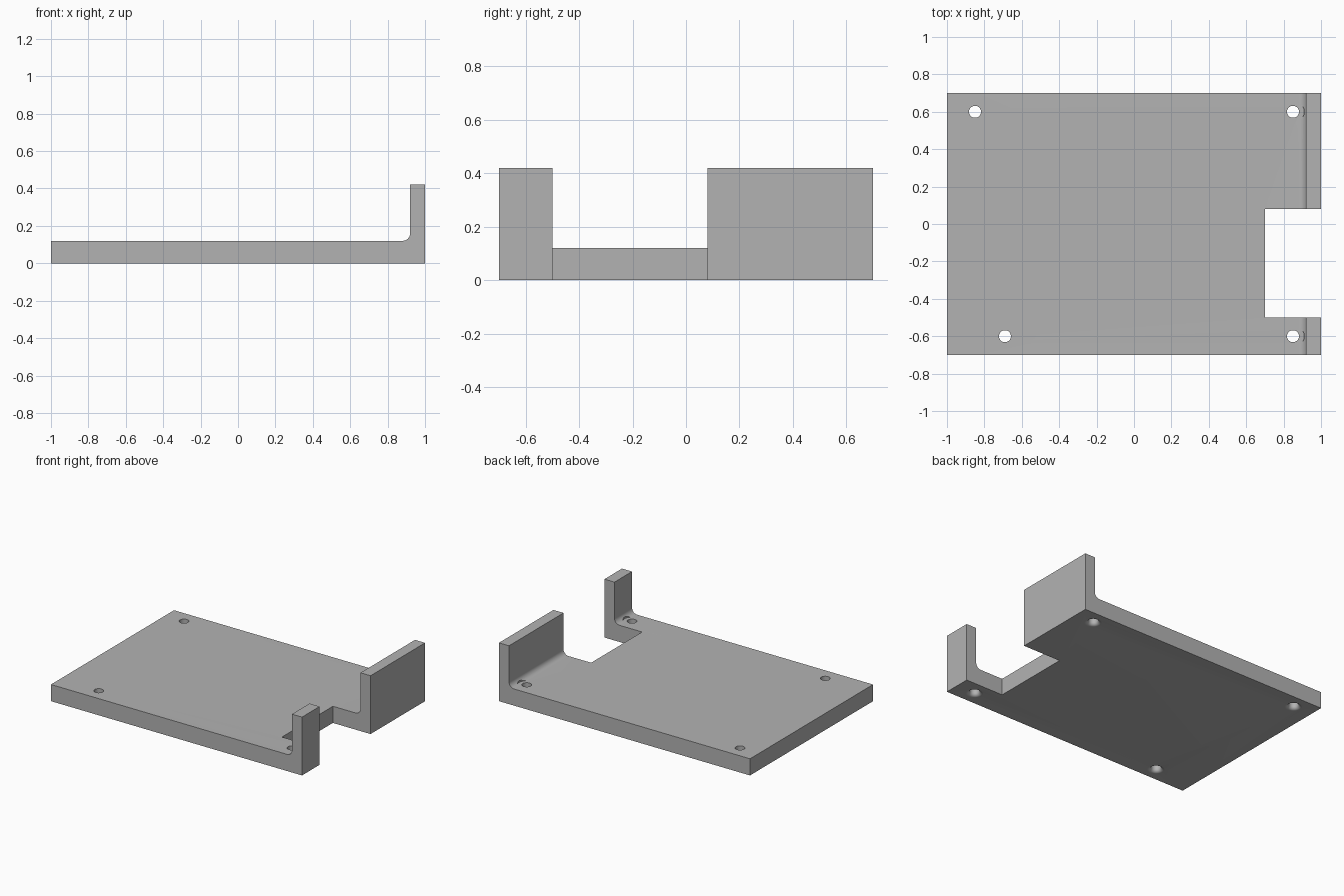
import bpy, bmesh
from math import cos, sin, pi

if "Cube" in bpy.data.objects:
    bpy.data.objects.remove(bpy.data.objects["Cube"], do_unlink=True)

THICK, HEIGHT, HALF_Y = 0.12, 0.42, 0.70   # plate thickness, lip height, half depth
LIP_X, FILLET = 0.92, 0.04                 # inner face of lip, inside corner radius
HOLE_R, RIM = 0.032, 0.025                 # hole radius, rounded lower rim
HEAD_R = 0.06                              # screw head clearance

grey = bpy.data.materials.new("grey")
grey.use_nodes = True
colour = (0.45, 0.45, 0.45, 1)
grey.diffuse_color = colour
grey.node_tree.nodes["Principled BSDF"].inputs["Base Color"].default_value = colour


def make_object(name, bm):
    bmesh.ops.recalc_face_normals(bm, faces=bm.faces)
    mesh = bpy.data.meshes.new(name)
    bm.to_mesh(mesh)
    bm.free()
    mesh.materials.append(grey)
    obj = bpy.data.objects.new(name, mesh)
    bpy.context.collection.objects.link(obj)
    return obj


def extrude_y(name, profile, y0, y1):
    """Extrude an x-z outline along y."""
    bm = bmesh.new()
    face = bm.faces.new([bm.verts.new((x, y0, z)) for x, z in profile])
    new = bmesh.ops.extrude_face_region(bm, geom=[face])["geom"]
    verts = [g for g in new if isinstance(g, bmesh.types.BMVert)]
    bmesh.ops.translate(bm, verts=verts, vec=(0, y1 - y0, 0))
    return make_object(name, bm)


def lathe(name, profile, x, y, segments=40):
    """Closed solid of revolution from (radius, z) pairs."""
    bm = bmesh.new()
    angles = [2 * pi * i / segments for i in range(segments)]
    rings = [[bm.verts.new((x + r * cos(a), y + r * sin(a), z)) for a in angles]
             for r, z in profile]
    for low, high in zip(rings, rings[1:]):
        for i in range(segments):
            j = (i + 1) % segments
            bm.faces.new((low[i], low[j], high[j], high[i]))
    bm.faces.new(rings[0])
    bm.faces.new(rings[-1])
    return make_object(name, bm)


def cut(target, cutter):
    cutter.hide_render = True
    mod = target.modifiers.new("cut", 'BOOLEAN')
    mod.operation = 'DIFFERENCE'
    mod.solver = 'EXACT'
    mod.object = cutter
    bpy.context.view_layer.objects.active = target
    bpy.ops.object.modifier_apply(modifier=mod.name)
    bpy.data.objects.remove(cutter, do_unlink=True)


# Base plate and upright lip with a rounded inside corner
steps = 10
corner = [(LIP_X - FILLET + FILLET * sin(a), THICK + FILLET - FILLET * cos(a))
          for a in (pi / 2 * (1 - i / steps) for i in range(steps + 1))]
outline = [(-1, 0), (1, 0), (1, HEIGHT), (LIP_X, HEIGHT)] + corner + [(-1, THICK)]
bracket = extrude_y("bracket_plate", outline, -HALF_Y, HALF_Y)

# Notch through the lip side
cut(bracket, extrude_y("notch_cutter", [(0.7, -1), (2, -1), (2, 1), (0.7, 1)], -0.5, 0.08))

# Mounting holes with rounded lower rims
rim = [(HOLE_R + RIM - RIM * sin(a), RIM - RIM * cos(a))
       for a in (pi / 2 * i / 8 for i in range(9))]
hole = [(HOLE_R + RIM, -0.1)] + rim + [(HOLE_R, 0.2)]
for x, y in ((-0.85, 0.6), (-0.69, -0.6), (0.85, 0.6), (0.85, -0.6)):
    cut(bracket, lathe("hole_cutter", hole, x, y))
    if x > 0:   # screw head clearance in the inside corner
        cut(bracket, lathe("head_cutter", [(HEAD_R, THICK + 0.0005), (HEAD_R, 0.25)], x, y))

# Smooth the rounded surfaces, keep the edges sharp
bpy.ops.object.select_all(action='DESELECT')
bracket.select_set(True)
bpy.context.view_layer.objects.active = bracket
bpy.ops.object.shade_smooth_by_angle(angle=pi / 6)
